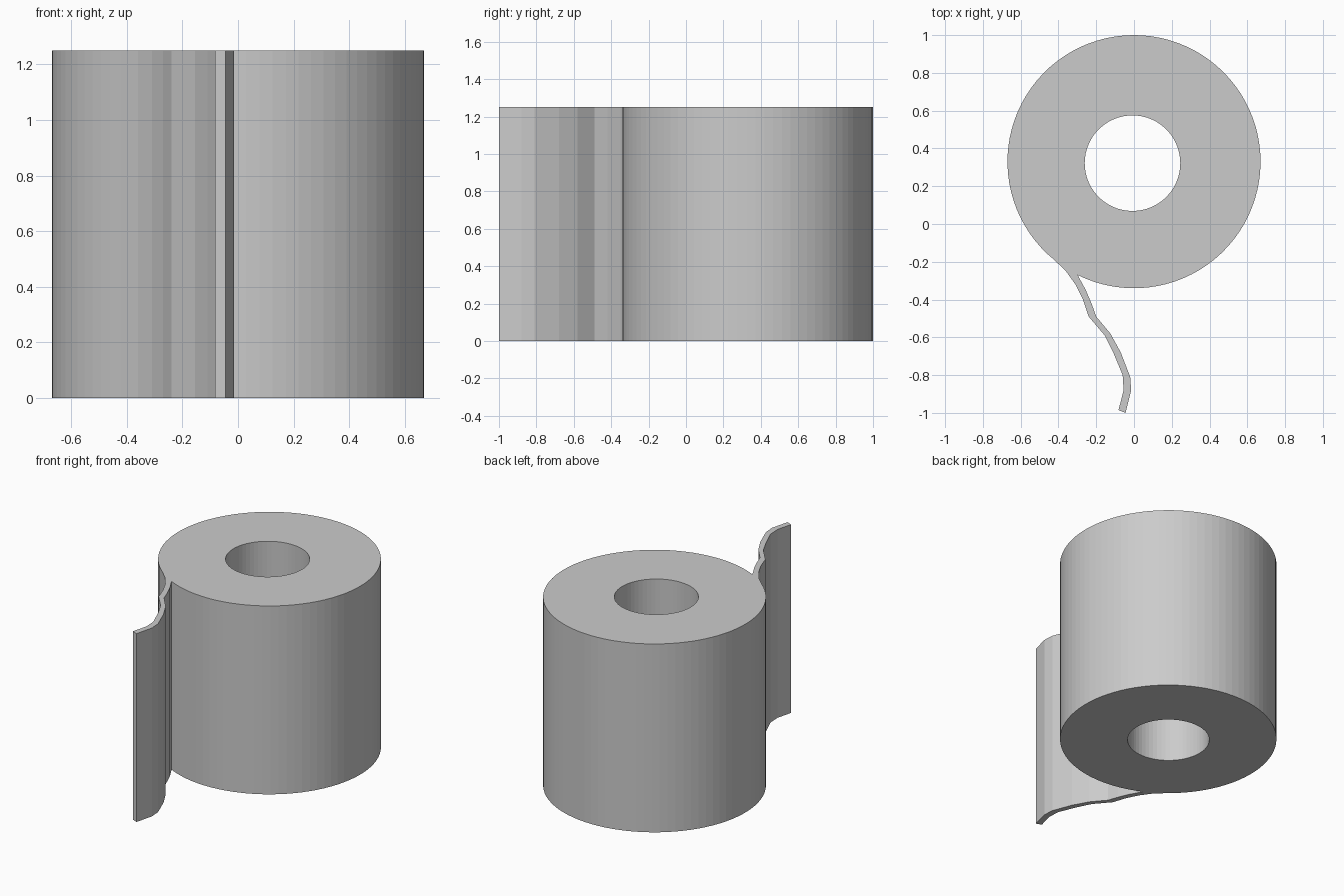
import bpy, bmesh
from math import cos, sin, radians

cube = bpy.data.objects.get("Cube")
if cube:
    bpy.data.objects.remove(cube, do_unlink=True)

HEIGHT = 1.25

paper = bpy.data.materials.new("paper_grey")
paper.use_nodes = True
colour = (0.6, 0.6, 0.6, 1)
paper.diffuse_color = colour
paper.node_tree.nodes["Principled BSDF"].inputs["Base Color"].default_value = colour


def arc(cx, cy, r, start, end, steps):
    """Points along an arc, both ends included."""
    angles = [radians(start + (end - start) * i / steps) for i in range(steps + 1)]
    return [(cx + r * cos(a), cy + r * sin(a)) for a in angles]


def add_outline(curve, points):
    spline = curve.splines.new('POLY')
    spline.points.add(len(points) - 1)
    for p, (x, y) in zip(spline.points, points):
        p.co = (x, y, 0, 1)
    spline.use_cyclic_u = True


# Loose sheet: outer side leaving the roll, then inner side coming back
sheet_outer = [(-0.36, -0.25), (-0.31, -0.32), (-0.27, -0.40), (-0.24, -0.49),
               (-0.155, -0.59), (-0.11, -0.68), (-0.06, -0.80), (-0.055, -0.88),
               (-0.082, -0.985)]
sheet_inner = [(-0.045, -1.0), (-0.015, -0.88), (-0.02, -0.81), (-0.07, -0.68),
               (-0.125, -0.58), (-0.20, -0.49), (-0.225, -0.42), (-0.255, -0.35)]

# Roll outline flows into the loose sheet; the core is a hole
profile = bpy.data.curves.new("roll_profile", 'CURVE')
profile.dimensions = '2D'
profile.fill_mode = 'BOTH'
profile.extrude = HEIGHT / 2
add_outline(profile, arc(0, 0.33, 0.67, -116.5, 231, 84) + sheet_outer + sheet_inner)
add_outline(profile, arc(-0.008, 0.322, 0.253, 0, 354, 59))

roll = bpy.data.objects.new("paper_roll", profile)
bpy.context.collection.objects.link(roll)
roll.location.z = HEIGHT / 2
bpy.ops.object.select_all(action='DESELECT')
roll.select_set(True)
bpy.context.view_layer.objects.active = roll
bpy.ops.object.convert(target='MESH')
roll = bpy.context.object
roll.name = "paper_roll"

# Weld the caps to the walls
bm = bmesh.new()
bm.from_mesh(roll.data)
bmesh.ops.remove_doubles(bm, verts=bm.verts, dist=0.0005)
bmesh.ops.recalc_face_normals(bm, faces=bm.faces)
bm.to_mesh(roll.data)
bm.free()
roll.data.materials.clear()
roll.data.materials.append(paper)
bpy.ops.object.shade_flat()
